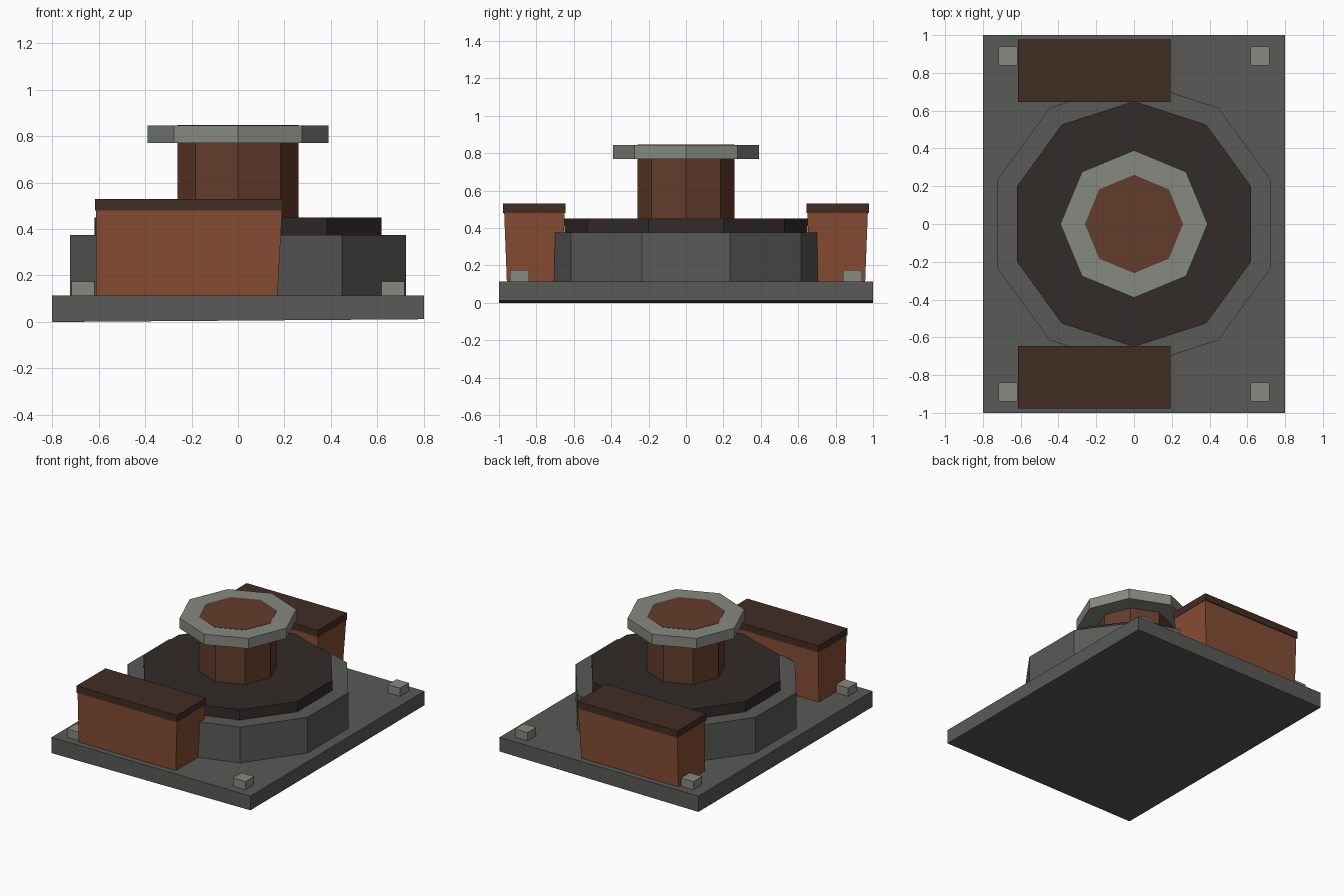
import bpy, bmesh
from math import pi, sin, cos

if "Cube" in bpy.data.objects:
    bpy.data.objects.remove(bpy.data.objects["Cube"])


def material(name, rgb):
    m = bpy.data.materials.new(name)
    m.diffuse_color = (*rgb, 1)
    m.use_nodes = True
    m.node_tree.nodes["Principled BSDF"].inputs["Base Color"].default_value = m.diffuse_color
    return m


STONE = material("dark_grey", (0.10, 0.10, 0.095))
PALE = material("pale_grey", (0.24, 0.25, 0.22))
SOOT = material("near_black", (0.032, 0.024, 0.022))
RUST = material("rust_brown", (0.125, 0.045, 0.025))
CLAY = material("orange_brown", (0.24, 0.075, 0.033))
UMBER = material("dark_brown", (0.055, 0.026, 0.017))


def loft(name, bottom, top, z0, z1, mat):
    """Closed solid between two matching outlines."""
    bm = bmesh.new()
    lo = [bm.verts.new((x, y, z0)) for x, y in bottom]
    hi = [bm.verts.new((x, y, z1)) for x, y in top]
    n = len(lo)
    bm.faces.new(lo)
    bm.faces.new(hi)
    for i in range(n):
        j = (i + 1) % n
        bm.faces.new((lo[i], lo[j], hi[j], hi[i]))
    bmesh.ops.recalc_face_normals(bm, faces=bm.faces)
    mesh = bpy.data.meshes.new(name)
    bm.to_mesh(mesh)
    bm.free()
    mesh.materials.append(mat)
    ob = bpy.data.objects.new(name, mesh)
    bpy.context.collection.objects.link(ob)
    return ob


def rect(x0, x1, y0, y1):
    return [(x0, y0), (x1, y0), (x1, y1), (x0, y1)]


def ngon(n, r):
    return [(r * cos(pi / 2 + 2 * pi * i / n), r * sin(pi / 2 + 2 * pi * i / n))
            for i in range(n)]


def box(name, x0, x1, y0, y1, z0, z1, mat):
    return loft(name, rect(x0, x1, y0, y1), rect(x0, x1, y0, y1), z0, z1, mat)


def prism(name, n, r, z0, z1, mat):
    return loft(name, ngon(n, r), ngon(n, r), z0, z1, mat)


# Base plate, its underside very slightly uneven
base = box("base_plate", -0.8, 0.8, -1, 1, 0, 0.115, STONE)
for v in base.data.vertices:
    if v.co.z < 0.05 and v.co.x > 0:
        v.co.z = 0.012

# Stepped ten-sided drum
prism("drum", 10, 0.76, 0.115, 0.375, STONE)
prism("drum_top_disc", 10, 0.65, 0.375, 0.45, SOOT)

# Eight-sided post through a collar
prism("post", 8, 0.26, 0.45, 0.847, RUST)
prism("collar", 8, 0.39, 0.77, 0.845, PALE)

# Side housings with lids, front and back
for side, s in (("front", -1), ("back", 1)):
    loft(side + "_housing",
         rect(-0.61, 0.17, s * 0.655, s * 0.958),
         rect(-0.61, 0.19, s * 0.65, s * 0.972), 0.115, 0.48, CLAY)
    box(side + "_housing_lid", -0.615, 0.193, s * 0.645, s * 0.978, 0.48, 0.53, UMBER)

# Corner bolts
for s in (-1, 1):
    for t in (-1, 1):
        name = ("front" if t < 0 else "back") + ("_left" if s < 0 else "_right") + "_bolt"
        x, y = s * 0.667, t * 0.89
        box(name, x - 0.05, x + 0.05, y - 0.05, y + 0.05, 0.115, 0.175, PALE)
